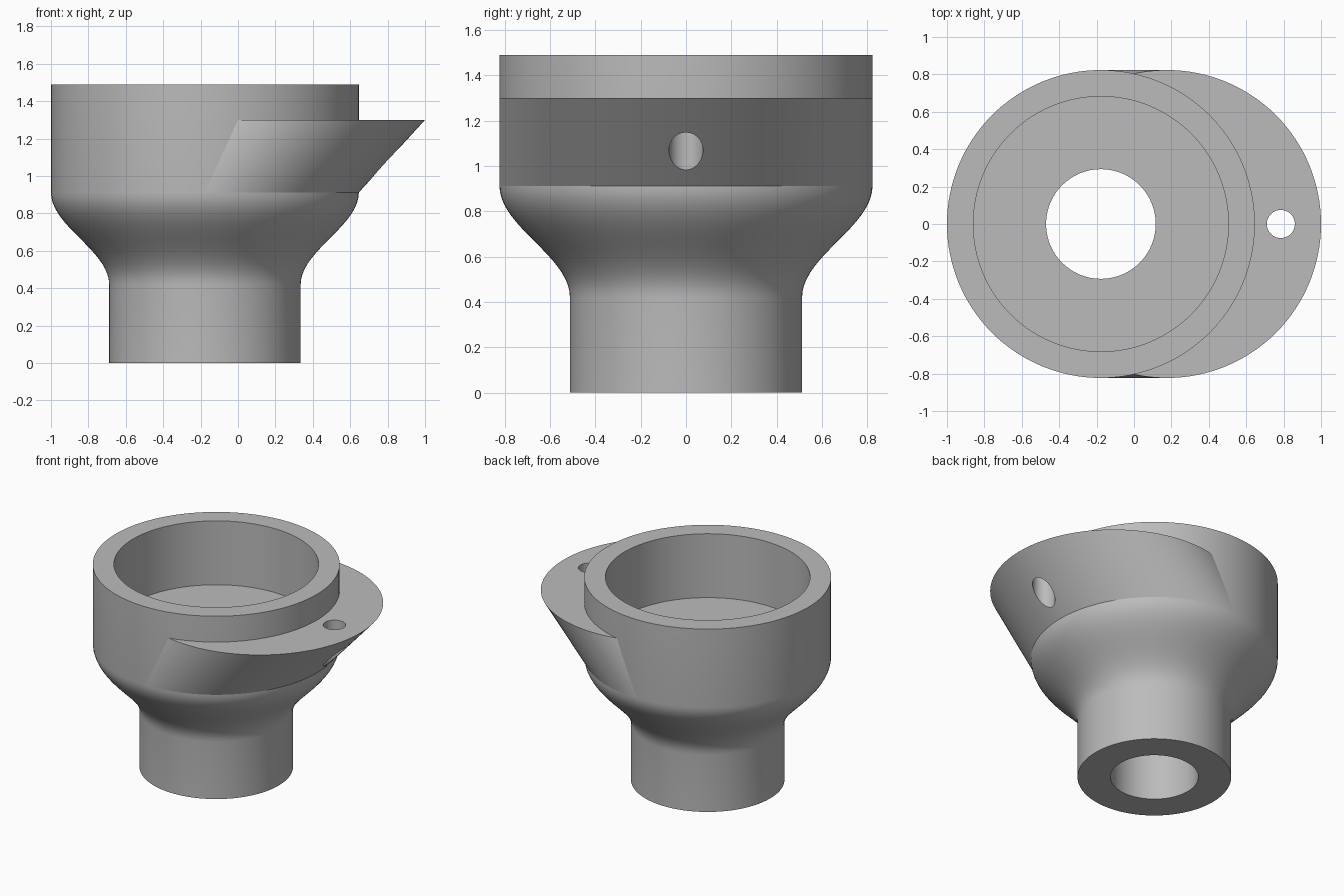
import bpy, bmesh, math
from mathutils import Vector, geometry

if "Cube" in bpy.data.objects:
    bpy.data.objects.remove(bpy.data.objects["Cube"], do_unlink=True)

SEGMENTS = 128
AXIS_X = -0.177            # axis of the turned body
RADIUS, NECK, CUP, BORE = 0.823, 0.512, 0.682, 0.293
HEIGHT, FLOOR = 1.49, 1.02
SHOULDER, LIP_TOP = 0.912, 1.3

grey = bpy.data.materials.new("plain grey")
grey.use_nodes = True
grey.diffuse_color = (0.5, 0.5, 0.5, 1)
grey.node_tree.nodes["Principled BSDF"].inputs["Base Color"].default_value = (0.5, 0.5, 0.5, 1)


def finish(name, bm):
    bmesh.ops.recalc_face_normals(bm, faces=bm.faces)
    mesh = bpy.data.meshes.new(name)
    bm.to_mesh(mesh)
    bm.free()
    mesh.materials.append(grey)
    obj = bpy.data.objects.new(name, mesh)
    bpy.context.collection.objects.link(obj)
    return obj


def cylinder(name, x, radius, z0, z1, lean=0.0):
    """Upright cylinder whose top may slide sideways by lean."""
    bm = bmesh.new()
    bmesh.ops.create_cone(bm, cap_ends=True, segments=SEGMENTS,
                          radius1=radius, radius2=radius, depth=z1 - z0)
    for v in bm.verts:
        v.co.x += x + (lean if v.co.z > 0 else 0)
        v.co.z += (z0 + z1) / 2
    return finish(name, bm)


def cut(target, cutter):
    mod = target.modifiers.new("cut " + cutter.name, "BOOLEAN")
    mod.operation, mod.solver, mod.object = "DIFFERENCE", "EXACT", cutter
    cutter.hide_render = True
    cutter.hide_set(True)


def smooth(obj):
    bpy.ops.object.select_all(action="DESELECT")
    obj.select_set(True)
    bpy.context.view_layer.objects.active = obj
    for mod in list(obj.modifiers):
        bpy.ops.object.modifier_apply(modifier=mod.name)
    bpy.ops.object.shade_smooth_by_angle(angle=math.radians(30))


# Turned body: bore, neck, curved flare, cup wall, cup floor
flare = geometry.interpolate_bezier(
    Vector((NECK, 0, 0.42)), Vector((NECK, 0, 0.6)),
    Vector((RADIUS, 0, 0.732)), Vector((RADIUS, 0, SHOULDER)), 20)
profile = [Vector(p) for p in ((BORE, 0, 0), (NECK, 0, 0))] + flare + [
    Vector(p) for p in ((RADIUS, 0, HEIGHT), (CUP, 0, HEIGHT), (CUP, 0, FLOOR), (BORE, 0, FLOOR))]
bm = bmesh.new()
ring = [bm.verts.new(p) for p in profile]
edges = [bm.edges.new((a, b)) for a, b in zip(ring, ring[1:] + ring[:1])]
bmesh.ops.spin(bm, geom=ring + edges, axis=(0, 0, 1), cent=(0, 0, 0),
               angle=math.tau, steps=SEGMENTS, use_merge=True)
bmesh.ops.remove_doubles(bm, verts=bm.verts, dist=0.0001)
bmesh.ops.translate(bm, verts=bm.verts, vec=(AXIS_X, 0, 0))
body = finish("funnel_body", bm)
smooth(body)

# Slanted side lip, hollowed to wrap the body, with its small vertical hole
lip = cylinder("side_lip", AXIS_X, RADIUS, SHOULDER, LIP_TOP, lean=-2 * AXIS_X)
cut(lip, cylinder("lip_hollow_cutter", AXIS_X, RADIUS - 0.02, 0.5, HEIGHT + 0.2))
cut(lip, cylinder("lip_hole_cutter", 0.785, 0.075, 0.5, HEIGHT + 0.2))
smooth(lip)

# Cutters are no longer needed
for obj in [o for o in bpy.data.objects if o.name.endswith("_cutter")]:
    bpy.data.objects.remove(obj, do_unlink=True)
